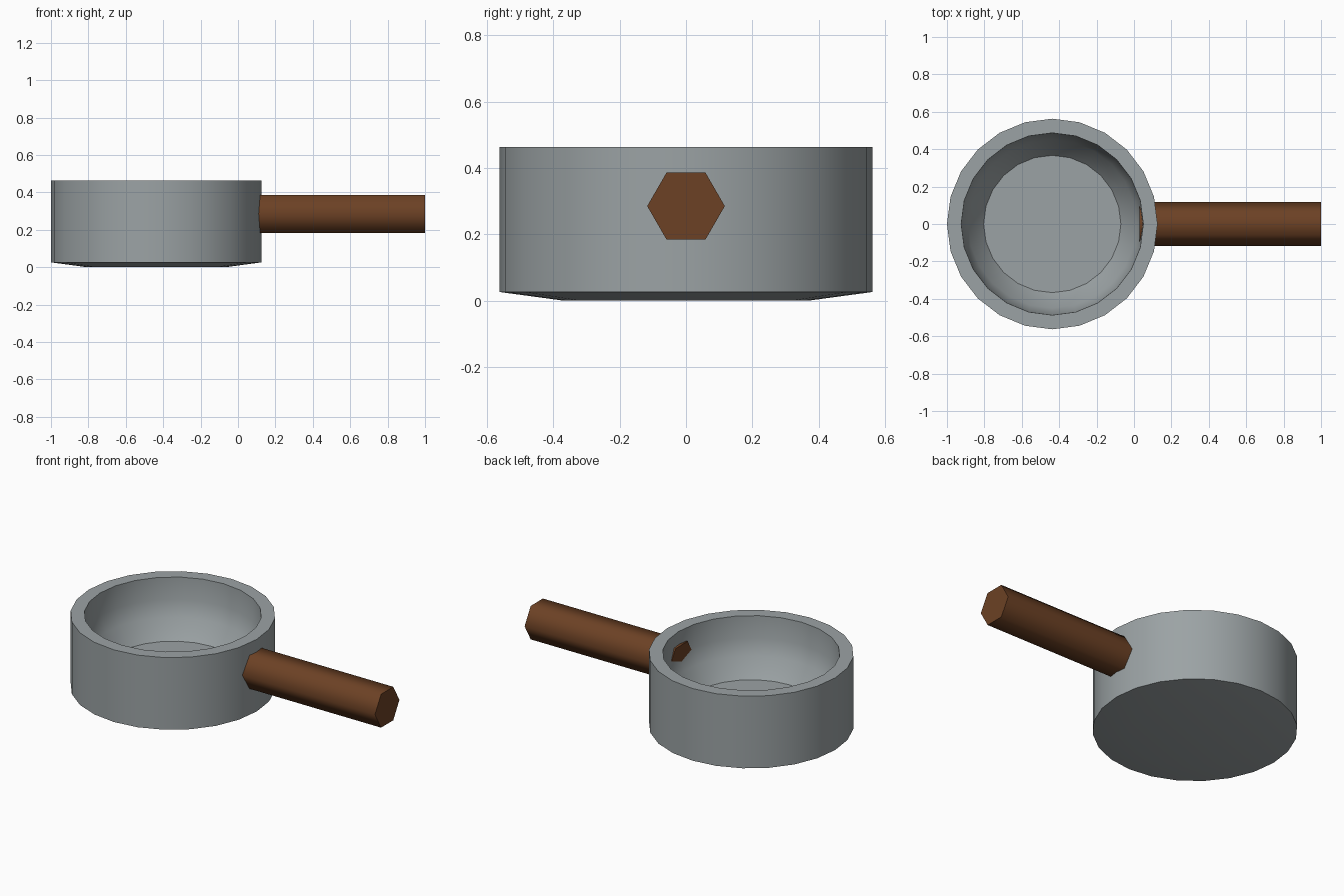
import bpy, bmesh, math
from mathutils import Matrix

cube = bpy.data.objects.get("Cube")
if cube:
    bpy.data.objects.remove(cube, do_unlink=True)


def material(name, rgb):
    mat = bpy.data.materials.new(name)
    mat.use_nodes = True
    mat.diffuse_color = (*rgb, 1)
    mat.node_tree.nodes["Principled BSDF"].inputs["Base Color"].default_value = (*rgb, 1)
    return mat


def finish(name, bm, mat, angle):
    bmesh.ops.recalc_face_normals(bm, faces=bm.faces)
    mesh = bpy.data.meshes.new(name)
    bm.to_mesh(mesh)
    bm.free()
    mesh.materials.append(mat)
    obj = bpy.data.objects.new(name, mesh)
    bpy.context.collection.objects.link(obj)
    bpy.ops.object.select_all(action="DESELECT")
    obj.select_set(True)
    bpy.context.view_layer.objects.active = obj
    bpy.ops.object.shade_smooth_by_angle(angle=math.radians(angle))
    return obj


def lathe(profile, sides, centre):
    """Spin (radius, height) points into rings, capping both ends."""
    bm = bmesh.new()
    rings = []
    for r, z in profile:
        rings.append([bm.verts.new((centre + r * math.cos(math.tau * i / sides),
                                    r * math.sin(math.tau * i / sides), z))
                      for i in range(sides)])
    for a, b in zip(rings, rings[1:]):
        for i in range(sides):
            j = (i + 1) % sides
            bm.faces.new((a[i], a[j], b[j], b[i]))
    bm.faces.new(rings[0])
    bm.faces.new(rings[-1])
    return bm


metal = material("grey metal", (0.33, 0.365, 0.375))
wood = material("brown wood", (0.15, 0.053, 0.018))

# Pan: underside, outer wall, rim, curved inner wall and floor
pan_profile = [(0.37, 0), (0.563, 0.026), (0.563, 0.463), (0.487, 0.463),
               (0.482, 0.33), (0.45, 0.235), (0.367, 0.13)]
finish("pan", lathe(pan_profile, 24, -0.437), metal, 35)

# Handle: hexagonal bar that pokes through the pan wall
start, end = 0.03, 1.0
bm = bmesh.new()
bmesh.ops.create_cone(bm, cap_ends=True, segments=6, radius1=0.117, radius2=0.117,
                      depth=end - start)
# Lay the bar along x with flat sides on top and below
corner = max(bm.verts, key=lambda v: v.co.x + v.co.y * 0.01)
turn = math.pi / 2 - math.atan2(corner.co.y, corner.co.x)
bm.transform(Matrix.Translation(((start + end) / 2, 0, 0.285))
             @ Matrix.Rotation(math.pi / 2, 4, "Y") @ Matrix.Rotation(turn, 4, "Z"))
finish("handle", bm, wood, 65)
